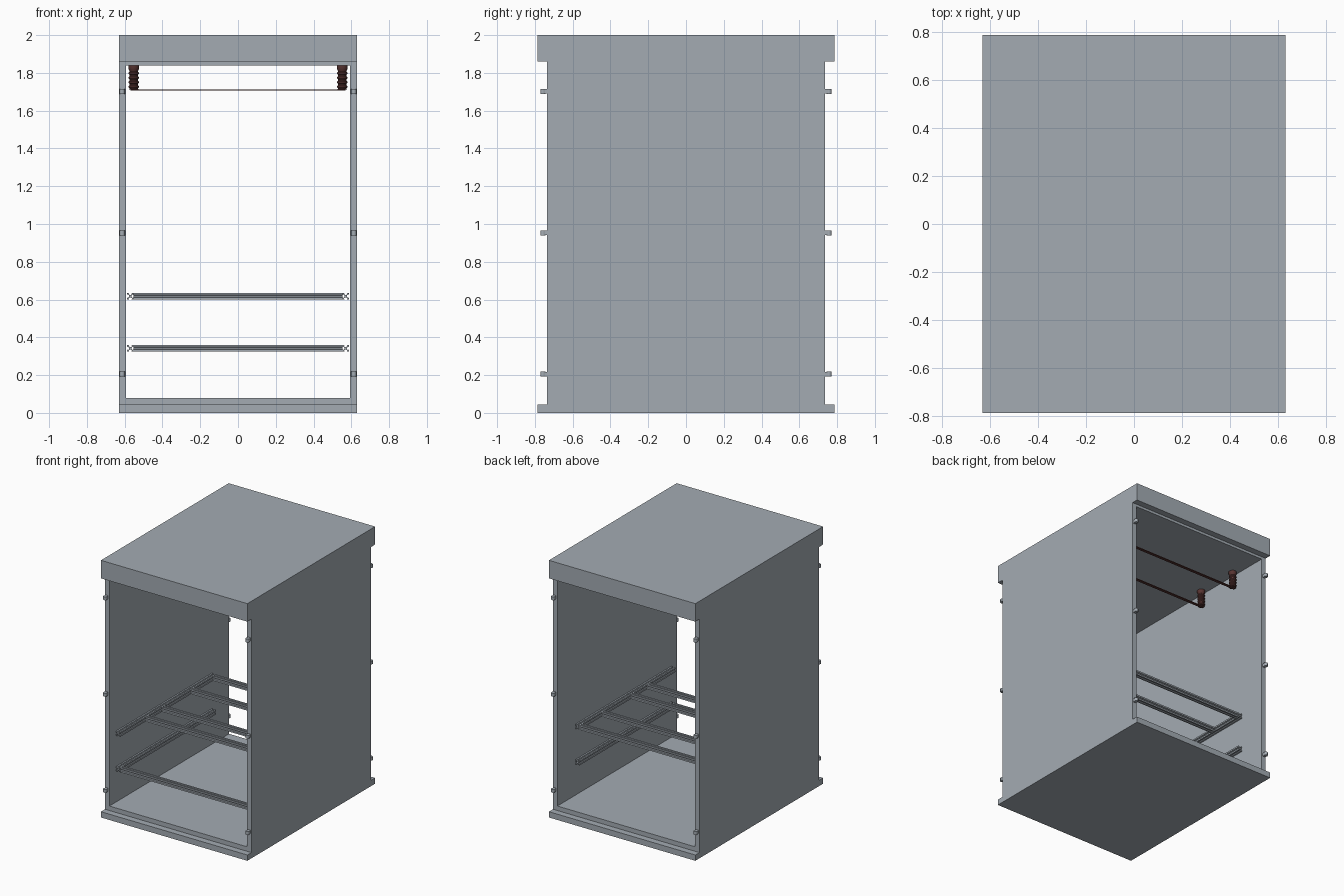
import bpy, bmesh
from mathutils import Matrix, Vector

cube = bpy.data.objects.get("Cube")
if cube:
    bpy.data.objects.remove(cube, do_unlink=True)


def material(name, rgb):
    m = bpy.data.materials.new(name)
    m.use_nodes = True
    m.diffuse_color = (*rgb, 1)
    m.node_tree.nodes["Principled BSDF"].inputs["Base Color"].default_value = (*rgb, 1)
    return m


GREY = material("blue_grey_metal", (0.37, 0.41, 0.45))
BROWN = material("dark_brown", (0.1, 0.035, 0.032))


def finish(name, bm, mat, smooth=False):
    bmesh.ops.recalc_face_normals(bm, faces=bm.faces)
    mesh = bpy.data.meshes.new(name)
    bm.to_mesh(mesh)
    bm.free()
    mesh.materials.append(mat)
    ob = bpy.data.objects.new(name, mesh)
    bpy.context.collection.objects.link(ob)
    if smooth:
        bpy.ops.object.select_all(action="DESELECT")
        ob.select_set(True)
        bpy.context.view_layer.objects.active = ob
        bpy.ops.object.shade_smooth_by_angle(angle=0.6)
    return ob


def add_box(bm, lo, hi):
    lo, hi = Vector(lo), Vector(hi)
    mat = Matrix.Translation((lo + hi) / 2) @ Matrix.Diagonal((*(hi - lo), 1))
    bmesh.ops.create_cube(bm, size=1, matrix=mat)


def box(name, lo, hi, mat=GREY):
    bm = bmesh.new()
    add_box(bm, lo, hi)
    return finish(name, bm, mat)


# Cabinet shell: side walls between stepped floor and roof
X, XI, Y, YI = 0.63, 0.592, 0.785, 0.735
FLOOR, FLOOR_IN, ROOF_IN, ROOF = 0.045, 0.08, 1.84, 1.86
box("floor_slab", (-X, -Y, 0), (X, Y, FLOOR))
box("floor_panel", (-XI, -YI, FLOOR), (XI, YI, FLOOR_IN))
box("roof_slab", (-X, -Y, ROOF), (X, Y, 2))
box("roof_panel", (-XI, -YI, ROOF_IN), (XI, YI, ROOF))
box("left_wall", (XI, -YI, FLOOR), (X, YI, ROOF))
box("right_wall", (-X, -YI, FLOOR), (-XI, YI, ROOF))

# Hinge knuckles on every wall edge
for side, sx in (("left", 1), ("right", -1)):
    for end, sy in (("front", -1), ("back", 1)):
        bm = bmesh.new()
        for z in (0.205, 0.953, 1.702):
            bmesh.ops.create_cone(bm, cap_ends=True, segments=20, radius1=0.014,
                                  radius2=0.014, depth=0.026,
                                  matrix=Matrix.Translation((sx * 0.613, sy * 0.757, z)))
            add_box(bm, (sx * 0.613 - 0.011, sy * 0.744 - 0.01, z - 0.012),
                    (sx * 0.613 + 0.011, sy * 0.744 + 0.01, z + 0.012))
        finish(f"{side}_{end}_hinges", bm, GREY, True)

# Slotted extrusion section: one side of the profile turned four times
SIDE = [(-0.018, 0.018), (-0.006, 0.018), (-0.006, 0.014), (-0.011, 0.014),
        (-0.004, 0.007), (0.004, 0.007), (0.011, 0.014), (0.006, 0.014), (0.006, 0.018)]


def slotted_bar(name, start, axis, length):
    section = []
    for turn in range(4):
        for u, v in SIDE:
            for _ in range(turn):
                u, v = v, -u
            section.append((u, v))
    bm = bmesh.new()
    start = Vector(start)
    verts = []
    for u, v in section:
        offset = Vector((0, u, v)) if axis == "x" else Vector((u, 0, v))
        verts.append(bm.verts.new(start + offset))
    face = bm.faces.new(verts)
    result = bmesh.ops.extrude_face_region(bm, geom=[face])
    move = Vector((length, 0, 0)) if axis == "x" else Vector((0, length, 0))
    bmesh.ops.translate(bm, vec=move,
                        verts=[g for g in result["geom"] if isinstance(g, bmesh.types.BMVert)])
    finish(name, bm, GREY)


# Two mounting frames
RAIL_X, REACH = 0.57, 0.552
for level, z, bars in (("upper", 0.618, (-0.33, -0.13, 0.23, 0.5)),
                       ("lower", 0.342, (-0.64,))):
    for side, sx in (("left", 1), ("right", -1)):
        slotted_bar(f"{level}_{side}_rail", (sx * RAIL_X, -0.66, z), "y", 1.18)
    for i, y in enumerate(bars):
        slotted_bar(f"{level}_crossbar_{i + 1}", (-REACH, y, z), "x", 2 * REACH)


# Ribbed insulators hanging from the roof, joined by flat bars
def insulator(name, x, y):
    profile = [(0, ROOF_IN), (0.029, ROOF_IN), (0.029, 1.825), (0.025, 1.815)]
    for i in range(4):
        z = 1.808 - i * 0.024
        profile += [(0.022, z), (0.027, z - 0.006), (0.027, z - 0.013), (0.022, z - 0.019)]
    profile += [(0.026, 1.712), (0, 1.712)]
    bm = bmesh.new()
    verts = [bm.verts.new((x + r, y, z)) for r, z in profile]
    edges = [bm.edges.new(pair) for pair in zip(verts, verts[1:])]
    bmesh.ops.spin(bm, geom=verts + edges, cent=(x, y, 0), axis=(0, 0, 1),
                   angle=6.283185, steps=24, use_merge=True)
    bmesh.ops.remove_doubles(bm, verts=bm.verts, dist=0.0001)
    finish(name, bm, BROWN, True)


for row, y in (("middle", 0.1), ("back", 0.455)):
    insulator(f"{row}_left_insulator", 0.552, y)
    insulator(f"{row}_right_insulator", -0.552, y)
    box(f"{row}_flat_bar", (-0.57, y - 0.011, 1.706), (0.57, y + 0.011, 1.712), BROWN)
